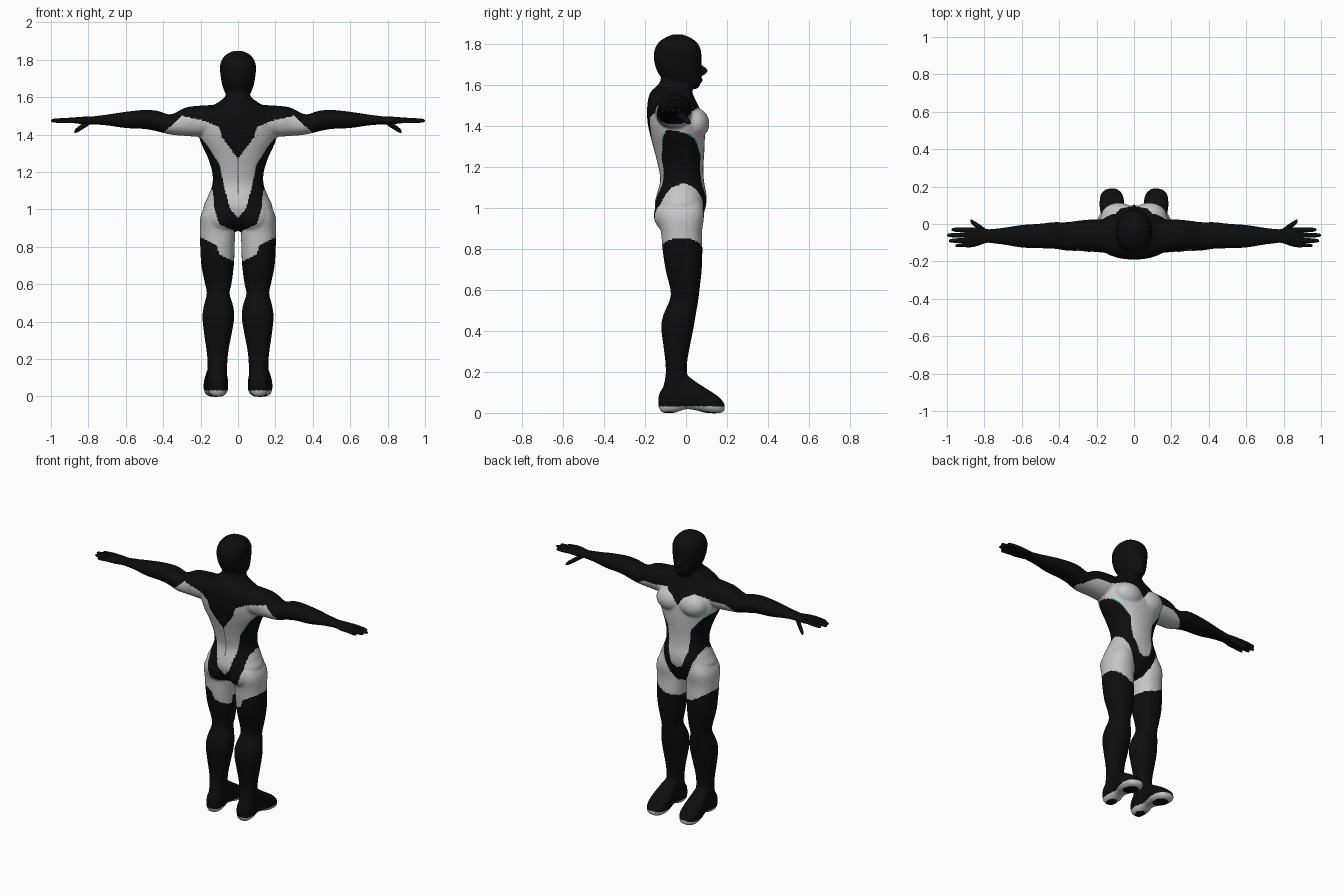
import bpy, bmesh, math
from mathutils import Matrix, Vector

cube = bpy.data.objects.get("Cube")
if cube:
    bpy.data.objects.remove(cube)


def material(name, rgb):
    m = bpy.data.materials.new(name)
    m.use_nodes = True
    m.diffuse_color = (*rgb, 1)
    m.node_tree.nodes["Principled BSDF"].inputs["Base Color"].default_value = (*rgb, 1)
    return m


BLACK, GREY, TEAL, SEAM = range(4)
palette = [material("suit black", (.004, .004, .004)),
           material("panel light grey", (.56, .56, .56)),
           material("teal trim", (.02, .35, .35)),
           material("seam grey", (.15, .15, .15))]


def smooth_rows(rows, steps=4):
    """Catmull-Rom refinement of the section table."""
    out = []
    for i in range(len(rows) - 1):
        a, b, c, d = (Vector(rows[min(max(j, 0), len(rows) - 1)])
                      for j in (i - 1, i, i + 1, i + 2))
        for k in range(steps):
            t = k / steps
            out.append(b + (c - a) * t / 2 + (a * 2 - b * 5 + c * 4 - d) * t * t / 2
                       + (b * 3 - a - c * 3 + d) * t ** 3 / 2)
    return out + [Vector(rows[-1])]


def loft(bm, rows, axis, side=1, power=2.2, sides=32):
    """Closed skin over sections (t, u0, u1, v0, v1) along an axis."""
    rings = []
    for t, u0, u1, v0, v1 in smooth_rows(rows):
        ring = []
        for k in range(sides):
            ang = math.tau * k / sides
            c, s = math.cos(ang), math.sin(ang)
            u = (u0 + u1) / 2 + (u1 - u0) / 2 * math.copysign(abs(c) ** (2 / power), c)
            v = (v0 + v1) / 2 + (v1 - v0) / 2 * math.copysign(abs(s) ** (2 / power), s)
            p = {"x": (t, u, v), "y": (u, t, v), "z": (u, v, t)}[axis]
            ring.append(bm.verts.new((p[0] * side, p[1], p[2])))
        rings.append(ring)
    for r0, r1 in zip(rings, rings[1:]):
        for k in range(sides):
            n = (k + 1) % sides
            bm.faces.new((r0[k], r0[n], r1[n], r1[k]))
    bm.faces.new(rings[0])
    bm.faces.new(rings[-1])


def ellipsoid(bm, centre, radii):
    bmesh.ops.create_uvsphere(bm, u_segments=32, v_segments=16, radius=1,
                              matrix=Matrix.Translation(centre) @ Matrix.Diagonal((*radii, 1)))


def finish(bm, name):
    bmesh.ops.recalc_face_normals(bm, faces=bm.faces[:])
    me = bpy.data.meshes.new(name)
    bm.to_mesh(me)
    bm.free()
    ob = bpy.data.objects.new(name, me)
    bpy.context.scene.collection.objects.link(ob)
    return ob


def symmetric(rows):
    return [(z, -w, w, y0, y1) for z, w, y0, y1 in rows]


body = bmesh.new()

# Torso and neck
loft(body, symmetric([
    (.885, .03, -.05, .04), (.92, .1, -.12, .065), (1.0, .182, -.152, .095),
    (1.06, .165, -.145, .1), (1.13, .138, -.126, .088), (1.2, .138, -.135, .085),
    (1.28, .163, -.155, .09), (1.36, .2, -.176, .092), (1.42, .212, -.188, .088),
    (1.48, .205, -.19, .07), (1.53, .18, -.185, .045), (1.57, .11, -.17, .03),
    (1.61, .065, -.13, .028), (1.67, .058, -.115, .028)]), "z")

# Head and nose
loft(body, symmetric([
    (1.582, .03, -.01, .055), (1.595, .048, -.05, .066), (1.62, .067, -.1, .072),
    (1.66, .083, -.137, .074), (1.72, .094, -.156, .075), (1.77, .096, -.154, .073),
    (1.81, .08, -.132, .052), (1.835, .052, -.095, .015), (1.848, .02, -.06, -.02)]), "z")
ellipsoid(body, (0, .078, 1.67), (.014, .028, .024))
ellipsoid(body, (0, .066, 1.625), (.026, .018, .012))

for s in (1, -1):
    # Chest, buttock and shoulder masses
    ellipsoid(body, (s * .082, .04, 1.412), (.095, .074, .078))
    ellipsoid(body, (s * .085, -.08, .965), (.085, .077, .085))
    ellipsoid(body, (s * .24, -.065, 1.475), (.09, .085, .075))
    # Leg
    loft(body, [
        (1.05, .04, .155, -.11, .07), (.97, .02, .199, -.14, .088),
        (.88, .016, .204, -.122, .078), (.8, .018, .202, -.115, .08),
        (.7, .022, .196, -.1, .077), (.6, .035, .176, -.076, .066),
        (.55, .045, .167, -.08, .06), (.48, .025, .184, -.11, .048),
        (.42, .02, .19, -.121, .038), (.34, .033, .182, -.112, .022),
        (.25, .05, .169, -.101, .006), (.18, .057, .163, -.1, .008),
        (.1, .058, .166, -.118, .04)], "z", s)
    # Foot
    loft(body, [
        (-.134, .09, .13, .03, .08), (-.115, .07, .153, .002, .12),
        (-.06, .058, .165, .0, .15), (0, .06, .166, .018, .18),
        (.05, .055, .177, .012, .15), (.1, .052, .184, 0, .118),
        (.15, .058, .18, -.002, .086), (.175, .075, .165, .002, .062),
        (.189, .095, .14, .012, .042)], "y", s, power=2.8)
    # Arm
    loft(body, [
        (.1, -.16, .02, 1.41, 1.56), (.2, -.15, .025, 1.39, 1.555),
        (.28, -.145, .02, 1.393, 1.545), (.36, -.142, .01, 1.4, 1.508),
        (.43, -.132, .01, 1.417, 1.527), (.5, -.13, .002, 1.43, 1.532),
        (.6, -.126, -.005, 1.435, 1.522), (.7, -.11, -.02, 1.449, 1.507),
        (.78, -.102, -.028, 1.455, 1.497)], "x", s)

    # Hand with four fingers and a thumb
    hand = bmesh.new()
    loft(hand, [
        (.74, -.1, -.03, 1.456, 1.496), (.79, -.101, -.027, 1.455, 1.496),
        (.84, -.118, -.02, 1.457, 1.495), (.89, -.126, -.018, 1.463, 1.49),
        (.905, -.118, -.026, 1.468, 1.485)], "x", s, 2.4)
    digits = [((.87, -.034, 1.478), (.975, -.03, 1.472), .013),
              ((.87, -.06, 1.478), (1.0, -.06, 1.474), .013),
              ((.87, -.086, 1.478), (.99, -.09, 1.473), .013),
              ((.87, -.11, 1.478), (.955, -.116, 1.47), .011),
              ((.795, -.04, 1.468), (.875, .017, 1.415), .016)]
    for base, tip, r in digits:
        rows = []
        for f, k in ((0, 1), (.4, 1), (.8, .85), (.95, .6), (1, .2)):
            x, y, z = Vector(base).lerp(Vector(tip), f)
            rows.append((x, y - r * k, y + r * k, z - r * k, z + r * k))
        loft(hand, rows, "x", s, 2, 12)
    hand_ob = finish(hand, "left_hand" if s > 0 else "right_hand")
    hand_ob.data.materials.append(palette[BLACK])
    hand_ob.data.shade_smooth()

# Fuse the body masses into one soft skin
suit = finish(body, "body_suit")
fuse = suit.modifiers.new("fuse", "REMESH")
fuse.mode = "VOXEL"
fuse.voxel_size = .007
soften = suit.modifiers.new("soften", "SMOOTH")
soften.factor = .5
soften.iterations = 6
graph = bpy.context.evaluated_depsgraph_get()
skin = bpy.data.meshes.new_from_object(suit.evaluated_get(graph))
suit.modifiers.clear()
suit.data = skin
skin.materials.clear()
for m in palette:
    skin.materials.append(m)


def edge(points, x):
    """Height of a panel border at distance x from the middle."""
    for (x0, z0), (x1, z1) in zip(points, points[1:]):
        if x <= x1:
            return z0 + (z1 - z0) * (x - x0) / (x1 - x0)
    return points[-1][1]


# Panel borders, one set for the back (-y) and one for the chest side (+y)
BACK = dict(
    yoke=[(0, 1.27), (.085, 1.385), (.1, 1.44), (.18, 1.475), (.3, 1.5), (.4, 1.41), (.42, 1.3)],
    waist=[(0, .955), (.04, 1.0), (.07, 1.1), (.1, 1.24), (.165, 1.34), (.2, 1.385), (.23, 1.3)],
    brief=[(0, .86), (.03, .89), (.1, .92), (.125, 1.0), (.135, 1.1), (.16, 1.13)],
    stocking=[(0, .71), (.02, .72), (.1, .76), (.115, .81), (.2, .85)])
CHEST = dict(
    yoke=[(0, 1.4), (.04, 1.46), (.1, 1.49), (.2, 1.46), (.3, 1.46), (.4, 1.4), (.42, 1.3)],
    waist=[(0, .99), (.04, 1.01), (.07, 1.1), (.085, 1.25), (.15, 1.33), (.2, 1.37), (.23, 1.3)],
    brief=[(0, .86), (.03, .88), (.07, .95), (.11, 1.05), (.14, 1.12), (.16, 1.13)],
    stocking=[(0, .77), (.1, .79), (.2, .85)])


def paint(c, n):
    x, y, z = abs(c.x), c.y, c.z
    # Shoe soles with dark tread pads under heel and ball
    if z < .033:
        pad = min(math.hypot((x - .112) / .03, (y + .075) / .035),
                  math.hypot((x - .118) / .042, (y - .11) / .055))
        return BLACK if n.z < -.6 and pad < 1 else GREY
    b = BACK if y < -.03 else CHEST
    rise = z - edge(b["waist"], x)
    if 0 < rise and z < edge(b["yoke"], x):
        if b is BACK and x < .004 and 1.08 < z:
            return SEAM
        return TEAL if rise < .005 and .07 < x < .19 else GREY
    if edge(b["stocking"], x) < z < edge(b["brief"], x) and x < .25:
        return GREY
    return BLACK


for p in skin.polygons:
    p.material_index = paint(p.center, p.normal)
skin.shade_smooth()
